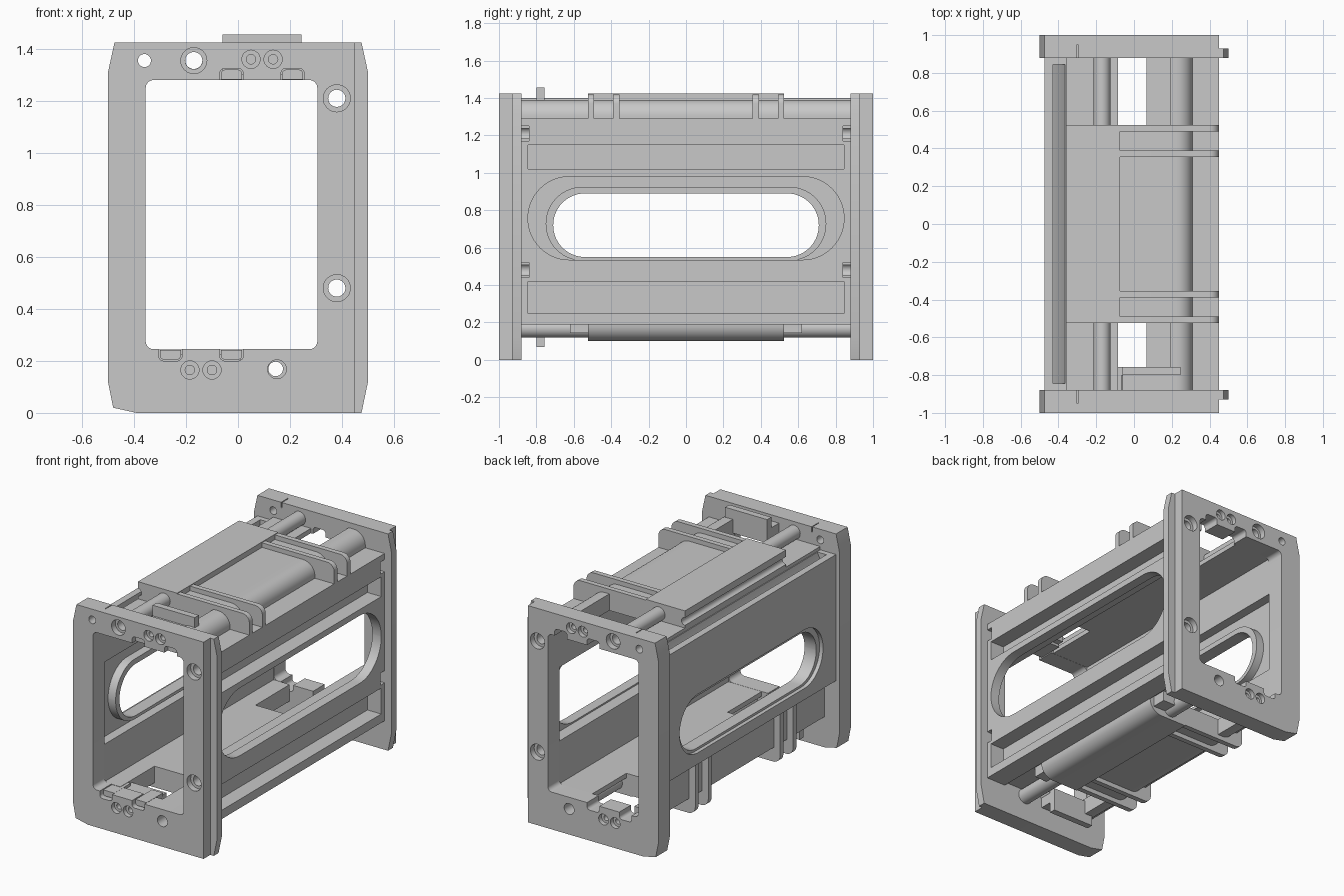
import bpy, math
from mathutils import Matrix

if "Cube" in bpy.data.objects:
    bpy.data.objects.remove(bpy.data.objects["Cube"], do_unlink=True)

GREY = (0.58, 0.58, 0.58, 1)
mat = bpy.data.materials.new("plain grey")
mat.use_nodes = True
mat.diffuse_color = GREY
mat.node_tree.nodes["Principled BSDF"].inputs["Base Color"].default_value = GREY

# Half turn about the long axis of the inner frame: top parts become bottom parts
HALF_TURN = (Matrix.Translation((-0.025, 0, 0.7625)) @ Matrix.Rotation(math.pi, 4, 'Y')
             @ Matrix.Translation((0.025, 0, -0.7625)))
FIN_Y = (-0.508, -0.373, 0.373, 0.508)


def prism(name, pts, lo, hi, axis='y'):
    """Extrude an outline: (x, z) along y, or (y, z) along x."""
    n = len(pts)
    place = (lambda p, d: (p[0], d, p[1])) if axis == 'y' else (lambda p, d: (d, p[0], p[1]))
    verts = [place(p, lo) for p in pts] + [place(p, hi) for p in pts]
    faces = [tuple(range(n))[::-1], tuple(range(n, 2 * n))]
    faces += [(i, (i + 1) % n, (i + 1) % n + n, i + n) for i in range(n)]
    me = bpy.data.meshes.new(name)
    me.from_pydata(verts, [], faces)
    me.materials.append(mat)
    ob = bpy.data.objects.new(name, me)
    bpy.context.collection.objects.link(ob)
    bpy.ops.object.select_all(action='DESELECT')
    ob.select_set(True)
    bpy.context.view_layer.objects.active = ob
    bpy.ops.object.mode_set(mode='EDIT')
    bpy.ops.mesh.select_all(action='SELECT')
    bpy.ops.mesh.normals_make_consistent(inside=False)
    bpy.ops.object.mode_set(mode='OBJECT')
    return ob


def rounded(x0, x1, z0, z1, r, corners=(1, 1, 1, 1), steps=8):
    """Rectangle outline; corners in order right-top, left-top, left-bottom, right-bottom."""
    pts = []
    spots = [(x1, z1, -1, -1), (x0, z1, 1, -1), (x0, z0, 1, 1), (x1, z0, -1, 1)]
    for k, (x, z, sx, sz) in enumerate(spots):
        if not corners[k]:
            pts.append((x, z))
            continue
        for i in range(steps + 1):
            a = math.pi / 2 * (k + i / steps)
            pts.append((x + sx * r + r * math.cos(a), z + sz * r + r * math.sin(a)))
    return pts


def box(name, x0, x1, y0, y1, z0, z1):
    return prism(name, rounded(x0, x1, z0, z1, 0, (0, 0, 0, 0)), y0, y1)


def rod(name, x, z, r, y0, y1):
    pts = [(x + r * math.cos(a * math.pi / 16), z + r * math.sin(a * math.pi / 16)) for a in range(32)]
    return prism(name, pts, y0, y1)


def stadium(name, half_len, z0, z1, x0, x1):
    r = (z1 - z0) / 2 - 0.0005
    return prism(name, rounded(-half_len, half_len, z0, z1, r, steps=14), x0, x1, 'x')


def cut(ob, *cutters):
    """Subtract each cutter from the part, then remove the cutter."""
    bpy.context.view_layer.objects.active = ob
    for c in cutters:
        m = ob.modifiers.new("cut", 'BOOLEAN')
        m.operation, m.solver, m.object = 'DIFFERENCE', 'EXACT', c
        bpy.ops.object.modifier_apply(modifier=m.name)
        bpy.data.objects.remove(c, do_unlink=True)
    return ob


# End plates with chamfered outline, frame opening, screw holes and latch notches
OUTLINE = [(0.45, 0), (0.45, 1.425), (-0.475, 1.425), (-0.5, 1.31), (-0.5, 0.12), (-0.48, 0.02), (-0.39, 0)]
FLANGE = [(0.45, 0), (0.475, 0), (0.5, 0.12), (0.5, 1.31), (0.475, 1.425), (0.45, 1.425)]
HOLES = [(-0.36, 1.355, 0.025, 0), (-0.17, 1.355, 0.033, 0.05), (0.38, 1.21, 0.033, 0.052),
         (0.38, 0.48, 0.033, 0.052), (0.15, 0.168, 0.036, 0)]
PINS = [(0.05, 1.36), (0.135, 1.36), (-0.185, 0.165), (-0.1, 0.165)]
NOTCHES = [(-0.07, 0.02, 1.25, 1.325), (0.165, 0.255, 1.25, 1.325),
           (-0.07, 0.02, 0.2, 0.27), (-0.305, -0.215, 0.2, 0.27)]
for side, label in ((-1, "front"), (1, "back")):
    def span(a, b):
        return sorted((side * a, side * b))
    plate = prism(label + "_end_plate", OUTLINE, *span(0.88, 1))
    cutters = [prism("cutter", rounded(-0.355, 0.305, 0.245, 1.28, 0.03), *span(0.8, 1.1))]
    for x, z, r, ring in HOLES:
        cutters.append(rod("cutter", x, z, r, *span(0.8, 1.1)))
        if ring:
            cutters.append(rod("cutter", x, z, ring, *span(0.96, 1.1)))
    for x, z in PINS:
        cutters.append(rod("cutter", x, z, 0.035, *span(0.97, 1.1)))
        cutters.append(rod("cutter", x, z, 0.018, *span(0.92, 1.1)))
    for x0, x1, z0, z1 in NOTCHES:
        cutters.append(prism("cutter", rounded(x0, x1, z0, z1, 0.02), *span(0.8, 1.1)))
    # alignment slit in the top edge
    cutters.append(box("cutter", -0.303, -0.297, *span(0.85, 0.95), 1.39, 1.5))
    cut(plate, *cutters)
    prism(label + "_side_flange", FLANGE, *span(0.88, 0.93))

# Right wall: long recesses, thin middle web with a wide window, screw channels and end notches
wall = box("right_wall", 0.308, 0.45, -0.88, 0.88, 0.19, 1.29)
cutters = [box("cutter", 0.35, 0.5, -0.845, 0.845, z0, z1) for z0, z1 in ((0.248, 0.418), (1.02, 1.15))]
cutters.append(box("cutter", 0.2, 0.385, -1, 1, 0.525, 1.01))
cutters.append(stadium("cutter", 0.845, 0.535, 0.98, 0.2, 0.6))
for z in (0.48, 1.21):
    cutters.append(rod("cutter", 0.38, z, 0.033, -1, 1))
    for y in (-0.87, 0.87):
        cutters.append(box("cutter", 0.4, 0.5, y - 0.03, y + 0.03, z - 0.04, z + 0.04))
cut(wall, *cutters)

# Left wall: inset foot, outer shell, sloped groove along its top edge, thin web with a window
LEFT = [(-0.358, 0.2), (-0.39, 0.2), (-0.39, 0.46), (-0.475, 0.46), (-0.475, 1.29), (-0.358, 1.29)]
GROOVE = [(-0.43, 1.15), (-0.43, 1.4), (-0.365, 1.4), (-0.365, 1.285)]
wall = prism("left_wall", LEFT, -0.88, 0.88)
cut(wall, prism("cutter", GROOVE, -0.845, 0.845),
    box("cutter", -0.42, -0.2, -1, 1, 0.49, 1.03),
    stadium("cutter", 0.745, 0.535, 0.92, -0.6, -0.2))
cut(stadium("left_window_rim", 0.75, 0.53, 0.925, -0.45, -0.365),
    stadium("cutter", 0.71, 0.55, 0.89, -0.6, -0.2))
# upright arms of the lower fins
for i, y in enumerate(FIN_Y):
    box(f"lower_fin_arm_{i + 1}", -0.435, -0.385, y - 0.017, y + 0.017, 0.155, 0.465)


# Tray: built as the top, then turned over for the bottom
def tray(label, window_edge, fin_end, lid_round, tube_x, tube_r, bore):
    shell = rounded(0.19, 0.31, 1.281, 1.39, 0.085, (1, 0, 0, 0))
    parts = [
        box(label + "_sheet_left", -0.36, window_edge, -0.88, 0.88, 1.281, 1.312),
        box(label + "_sheet_middle", window_edge, 0.19, -0.525, 0.525, 1.281, 1.312),
        box(label + "_inner_panel", -0.075, 0.19, -0.525, 0.525, 1.312, 1.39),
        prism(label + "_round_edge", shell, -0.88, 0.88),
    ]
    lid = prism(label + "_lid", rounded(-0.36, -0.075, 1.312, 1.425, 0.09, (0, lid_round, 0, 0)), -0.525, 0.525)
    cutters = [rod("cutter", tube_x, 1.356, bore, -1, 1)]
    if not lid_round:
        cutters.append(rod("cutter", -0.36, 1.355, 0.025, -1, 1))
    parts.append(cut(lid, *cutters))
    for y0, y1, block, end in ((-0.88, -0.525, -0.62, "front"), (0.525, 0.88, 0.525, "back")):
        tube = rod(label + "_tube_" + end, tube_x, 1.356, tube_r, y0, y1)
        parts.append(cut(tube, rod("cutter", tube_x, 1.356, bore, -1, 1)))
        if lid_round:
            parts.append(box(label + "_stop_block_" + end, -0.33, -0.235, block, block + 0.095, 1.312, 1.38))
    # cross fins with rounded outer ends
    for i, y in enumerate(FIN_Y):
        parts.append(prism(f"{label}_fin_{i + 1}", rounded(-0.075, fin_end, 1.285, 1.42, 0.05, (1, 0, 0, 0)),
                           y - 0.017, y + 0.017))
    # front latch: upright tab, base and two tongues reaching into the plate
    parts.append(box(label + "_latch_tab", -0.06, 0.245, -0.8, -0.757, 1.3, 1.455))
    parts.append(box(label + "_latch_base", -0.06, 0.245, -0.88, -0.8, 1.3, 1.385))
    for i, x in enumerate((-0.025, 0.21)):
        parts.append(prism(f"{label}_latch_tongue_{i + 1}",
                           rounded(x - 0.04, x + 0.04, 1.283, 1.32, 0.015, (1, 1, 0, 0)), -0.97, -0.8))
    return parts


tray("top", -0.085, 0.45, False, -0.17, 0.045, 0.033)
for part in tray("bottom", -0.116, 0.385, True, -0.195, 0.05, 0.028):
    part.data.transform(HALF_TURN)

# Smooth round surfaces while keeping the edges crisp
bpy.ops.object.select_all(action='DESELECT')
for ob in bpy.context.scene.objects:
    if ob.type == 'MESH':
        ob.select_set(True)
        bpy.context.view_layer.objects.active = ob
bpy.ops.object.shade_smooth_by_angle(angle=math.radians(30))
